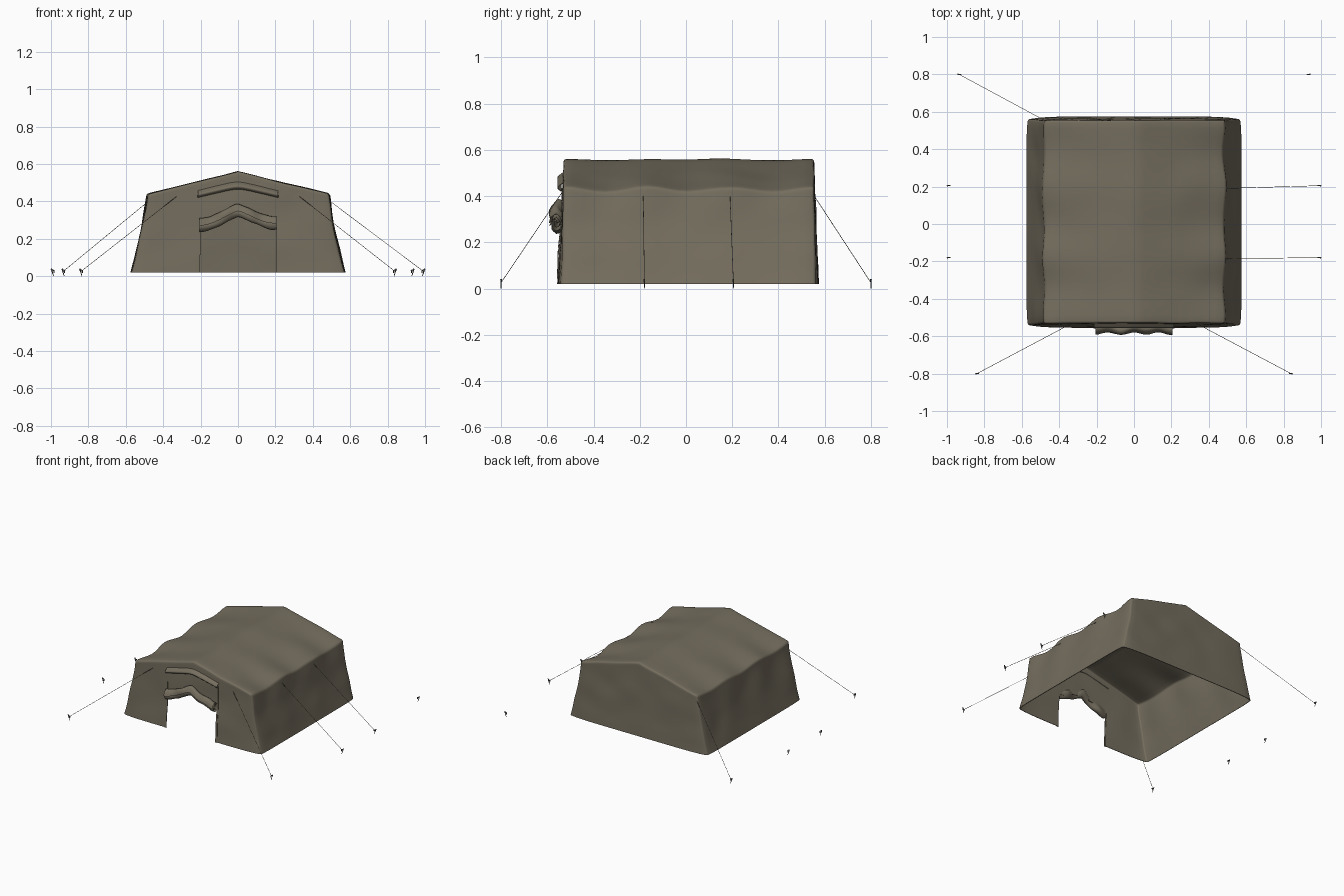
import bpy, bmesh, math
from mathutils import Vector, noise

if "Cube" in bpy.data.objects:
    bpy.data.objects.remove(bpy.data.objects["Cube"], do_unlink=True)


def material(name, rgb):
    m = bpy.data.materials.new(name)
    m.use_nodes = True
    m.diffuse_color = (*rgb, 1)
    bsdf = m.node_tree.nodes["Principled BSDF"]
    bsdf.inputs["Base Color"].default_value = (*rgb, 1)
    bsdf.inputs["Roughness"].default_value = 0.9
    return m


canvas = material("khaki canvas", (0.175, 0.153, 0.112))
cord = material("khaki cord", (0.16, 0.143, 0.11))
metal = material("dull metal", (0.11, 0.102, 0.088))


def finish(bm, name, mat, bevel=0, thickness=0, angle=40):
    """Turn a bmesh into a smooth-shaded object, with optional soft edges and cloth thickness."""
    bmesh.ops.recalc_face_normals(bm, faces=bm.faces)
    mesh = bpy.data.meshes.new(name)
    bm.to_mesh(mesh)
    bm.free()
    mesh.materials.append(mat)
    ob = bpy.data.objects.new(name, mesh)
    bpy.context.collection.objects.link(ob)
    bpy.ops.object.select_all(action="DESELECT")
    ob.select_set(True)
    bpy.context.view_layer.objects.active = ob
    if bevel:
        m = ob.modifiers.new("soft_edges", "BEVEL")
        m.width, m.segments, m.limit_method = bevel, 3, "ANGLE"
        m.angle_limit = math.radians(40)
        bpy.ops.object.modifier_apply(modifier=m.name)
    if thickness:
        m = ob.modifiers.new("cloth", "SOLIDIFY")
        m.thickness = thickness
        bpy.ops.object.modifier_apply(modifier=m.name)
    bpy.ops.object.shade_smooth_by_angle(angle=math.radians(angle))


def grid(bm, nu, nv, point, keep=lambda a, b: True):
    """Add a sheet of quads; point(a, b) takes fractions from 0 to 1."""
    v = [[bm.verts.new(point(i / nu, j / nv)) for j in range(nv + 1)] for i in range(nu + 1)]
    for i in range(nu):
        for j in range(nv):
            if keep((i + 0.5) / nu, (j + 0.5) / nv):
                bm.faces.new((v[i][j], v[i + 1][j], v[i + 1][j + 1], v[i][j + 1]))


def mix(a, b, t):
    return a + (b - a) * t


DOOR = 0.21
EAVE = 0.49


def shell(u, v, w):
    """Map a box (u, v in -1..1, w in 0..1) to the sagging canvas shape."""
    a = abs(u)
    flare = (1 - w) ** 1.3
    half = EAVE + 0.085 * flare
    x = math.copysign(DOOR * a / 0.4 if a <= 0.4 else mix(DOOR, half, (a - 0.4) / 0.6), u)
    x_top = DOOR * a / 0.4 if a <= 0.4 else mix(DOOR, EAVE, (a - 0.4) / 0.6)
    # canvas sags between the three guy-line bays
    sag = math.sin(1.5 * math.pi * (v + 1)) ** 2
    top = 0.56 - 0.245 * x_top - sag * mix(0.004, 0.02, a ** 2)
    x -= u * a ** 3 * 0.012 * sag * w
    y = mix(-0.53 - 0.025 * flare, 0.555 + 0.02 * flare, (v + 1) / 2)
    # pull the corners in a little
    x *= 1 - 0.012 * abs(v) ** 10
    y *= 1 - 0.026 * a ** 8 * flare
    p = Vector((x, y, mix(0.02, top, w)))
    # gentle cloth wrinkles, fading toward the ground
    n = noise.noise_vector(p * 6 + Vector((3, 1, 7)))
    return p + Vector((n.x * 0.007, n.y * 0.006, n.z * 0.005 * w)) * min(1, w * 4)


# tent shell: roof, two sides, back, and a front whose arched doorway ends behind the roll
bm = bmesh.new()
NU, NV, NW = 20, 24, 20
grid(bm, NU, NV, lambda a, b: shell(2 * a - 1, 2 * b - 1, 1))
for s in (-1, 1):
    grid(bm, NV, NW, lambda a, b: shell(s, 2 * a - 1, b))
grid(bm, NU, NW, lambda a, b: shell(2 * a - 1, 1, b))
grid(bm, NU, NW, lambda a, b: shell(2 * a - 1, -1, b),
     lambda a, b: abs(2 * a - 1) > 0.4 or b > 0.6 - 0.25 * abs(2 * a - 1))
bmesh.ops.remove_doubles(bm, verts=bm.verts, dist=0.0005)
loose = [v for v in bm.verts if not v.link_faces]
bmesh.ops.delete(bm, geom=loose, context="VERTS")
finish(bm, "tent_canvas", canvas, bevel=0.012, thickness=0.004)


# rolled-up door: a spiral of cloth following an arched line, with lumpy drooping ends
def roll(a, b):
    x = mix(-0.205, 0.205, a)
    t = abs(x) / 0.205
    zc = 0.348 - 0.072 * math.sin(math.pi / 2 * t) ** 1.3 + 0.012 * (a - 0.5)
    yc = -0.556 + 0.006 * math.cos(3 * math.pi * t)
    turn = 2.5 * 2 * math.pi * b
    lump = noise.noise(Vector((x * 14, math.cos(turn), math.sin(turn))))
    r = mix(0.12, 1, b) * (1 + 0.22 * lump)
    return Vector((x, yc + 0.03 * r * math.cos(turn), zc + 0.043 * r * math.sin(turn)))


bm = bmesh.new()
grid(bm, 28, 40, roll)
finish(bm, "rolled_door", canvas, angle=60)


# storm flap above the doorway
def flap(a, b):
    x = mix(-0.215, 0.215, a)
    arch = 0.508 - 0.24 * math.sqrt(x * x + 0.0009) + 0.007
    out = 0.03 * math.sin(math.pi * b ** 1.3 * 0.85)
    return Vector((x, -0.527 - out, arch - 0.043 * b))


bm = bmesh.new()
grid(bm, 20, 8, flap)
finish(bm, "door_flap", canvas, thickness=0.003, angle=50)

# door edge seams
for name, s in (("left_door_seam", 1), ("right_door_seam", -1)):
    bm = bmesh.new()
    grid(bm, 1, 10, lambda a, b: shell(s * mix(0.39, 0.415, a), -1, b * 0.85) + Vector((0, -0.004, 0)))
    finish(bm, name, canvas, thickness=0.003)


def rod(bm, p, q, r1, r2, sides=6):
    p, q = Vector(p), Vector(q)
    d = q - p
    made = bmesh.ops.create_cone(bm, cap_ends=True, segments=sides, radius1=r1, radius2=r2, depth=d.length)
    rot = d.to_track_quat("Z", "Y").to_matrix()
    for v in made["verts"]:
        v.co = rot @ v.co + (p + q) / 2


def peg(name, x, y):
    """Stake leaning away from the tent, with a small hooked head."""
    s = math.copysign(1, x)
    bm = bmesh.new()
    rod(bm, (x - s * 0.006, y, 0), (x + s * 0.006, y, 0.04), 0.0015, 0.004)
    rod(bm, (x + s * 0.007, y, 0.036), (x - s * 0.009, y, 0.03), 0.0035, 0.003)
    rod(bm, (x - s * 0.009, y, 0.031), (x - s * 0.008, y, 0.018), 0.003, 0.002)
    finish(bm, name, metal)


# pegs all round; some have a guy line still attached
pegs = [("front", 0.84, -0.80, (0.33, -0.53, 0.425), (1, -1)),
        ("back", 0.935, 0.80, (0.48, 0.555, 0.40), (-1,)),
        ("side_front", 0.992, -0.18, (0.48, -0.185, 0.41), (1,)),
        ("side_rear", 0.992, 0.205, (0.48, 0.19, 0.41), (1,))]
for part, x, y, anchor, roped in pegs:
    for side, s in (("left", 1), ("right", -1)):
        peg(f"{side}_{part}_peg", s * x, y)
        if s in roped:
            bm = bmesh.new()
            rod(bm, (s * anchor[0], *anchor[1:]), (s * x, y, 0.025), 0.0013, 0.0013, 5)
            finish(bm, f"{side}_{part}_guy_line", cord)
